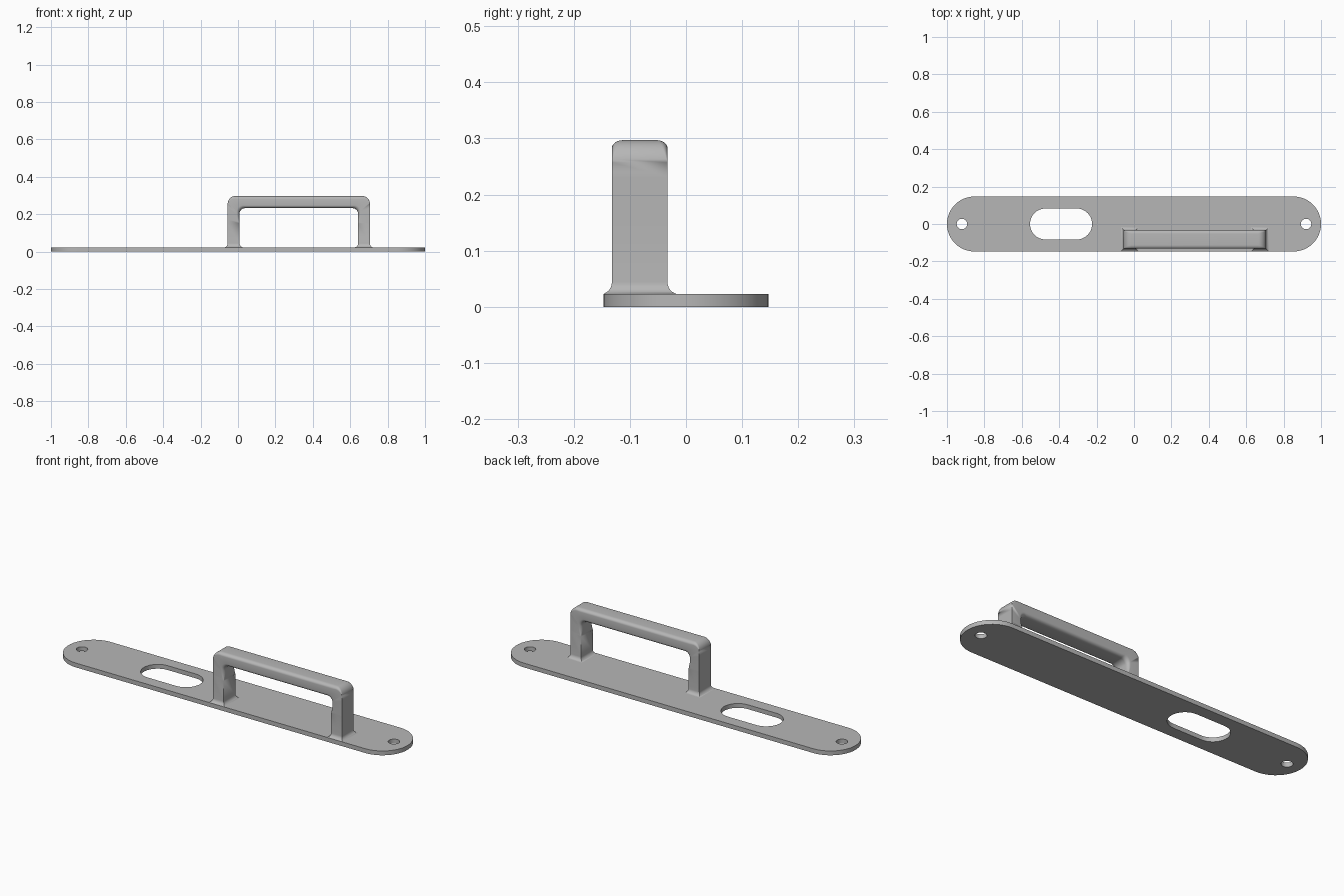
import bpy, bmesh
from math import sin, cos, pi, radians
from mathutils import Vector

if "Cube" in bpy.data.objects:
    bpy.data.objects.remove(bpy.data.objects["Cube"], do_unlink=True)

metal = bpy.data.materials.new("satin_grey_metal")
metal.use_nodes = True
grey = (0.47, 0.47, 0.47, 1)
metal.diffuse_color = grey
metal.node_tree.nodes["Principled BSDF"].inputs["Base Color"].default_value = grey

THICK = 0.023          # plate thickness


def finish(obj):
    bpy.ops.object.select_all(action="DESELECT")
    obj.select_set(True)
    bpy.context.view_layer.objects.active = obj
    if obj.type == "CURVE":
        bpy.ops.object.convert(target="MESH")
    obj = bpy.context.view_layer.objects.active
    obj.data.materials.clear()
    obj.data.materials.append(metal)
    bpy.ops.object.shade_smooth_by_angle(angle=radians(32))


def stadium(curve, cx, half_length, radius, steps=24):
    """Closed outline with round ends; half_length == radius gives a circle."""
    spline = curve.splines.new("POLY")
    pts = []
    for side in (0, 1):
        shift = (half_length - radius) * (1 if side == 0 else -1)
        for i in range(steps + (half_length > radius)):
            a = -pi / 2 + side * pi + pi * i / steps
            pts.append((cx + shift + radius * cos(a), radius * sin(a), 0, 1))
    spline.points.add(len(pts) - 1)
    for p, co in zip(spline.points, pts):
        p.co = co
    spline.use_cyclic_u = True


# Backplate with two screw holes and a slot
outline = bpy.data.curves.new("backplate", "CURVE")
outline.dimensions = "2D"
outline.fill_mode = "BOTH"
outline.extrude = THICK / 2
stadium(outline, 0, 1.0, 0.147)
stadium(outline, -0.39, 0.166, 0.083)
for x in (-0.92, 0.92):
    stadium(outline, x, 0.028, 0.028, 14)
plate = bpy.data.objects.new("backplate", outline)
plate.location.z = THICK / 2
bpy.context.collection.objects.link(plate)
finish(plate)

# Handle: sections swept up one leg, round the corner, then mirrored
CENTRE_X, CENTRE_Y, HALF_Y = 0.325, -0.0825, 0.0495
OUT, INN, TOP, UNDER = 0.38, 0.317, 0.297, 0.232
R_OUT, R_IN, ROUND, FLARE = 0.04, 0.03, 0.02, 0.022
stations = []          # outer x, outer z, inner x, inner z, outer round, inner round, flare
for i in range(8):     # flared foot
    a = pi / 2 * i / 7
    z = THICK - 0.001 + FLARE * (1 - cos(a))
    stations.append((OUT, z, INN, z, 0, 0, FLARE * (1 - sin(a))))
stations.append((OUT, 0.15, INN, 0.15, 0, 0, 0))
for i in range(1, 5):  # inner rounding fades in
    z = 0.15 + (UNDER - R_IN - 0.15) * i / 5
    stations.append((OUT, z + 0.01 * i, INN, z, 0, ROUND * sin(pi / 2 * i / 5), 0))
for i in range(11):    # corner bend
    a = pi / 2 * i / 10
    stations.append((OUT - R_OUT * (1 - cos(a)), TOP - R_OUT * (1 - sin(a)),
                     INN - R_IN * (1 - cos(a)), UNDER - R_IN * (1 - sin(a)),
                     ROUND * i / 10, ROUND, 0))
stations += [(-s[0], s[1], -s[2], *s[3:]) for s in reversed(stations)]


def section(ox, oz, ix, iz, r_out, r_in, flare, steps=6):
    """Rounded rectangle between the outer and inner point of the frame."""
    outer, inner = Vector((ox, 0, oz)), Vector((ix, 0, iz))
    along = (inner - outer).normalized()
    length = (inner - outer).length
    ring = []
    for k, (su, sv, r) in enumerate(((-1, -1, r_out), (1, -1, r_in),
                                     (1, 1, r_in), (-1, 1, r_out))):
        for j in range(steps + 1):
            a = pi + (k + j / steps) * pi / 2
            u = length / 2 + su * (length / 2 + flare - r) + r * cos(a)
            v = sv * (HALF_Y + flare - r) + r * sin(a)
            p = outer + along * u
            y = max(CENTRE_Y + v, -0.147)
            ring.append((p.x + CENTRE_X, y, p.z))
    return ring


bm = bmesh.new()
rings = [[bm.verts.new(p) for p in section(*s)] for s in stations]
count = len(rings[0])
for a, b in zip(rings, rings[1:]):
    for i in range(count):
        j = (i + 1) % count
        bm.faces.new((a[i], a[j], b[j], b[i]))
bm.faces.new(rings[0])
bm.faces.new(rings[-1])
bmesh.ops.remove_doubles(bm, verts=bm.verts, dist=0.00005)
bmesh.ops.recalc_face_normals(bm, faces=bm.faces)
mesh = bpy.data.meshes.new("pull_handle")
bm.to_mesh(mesh)
bm.free()
handle = bpy.data.objects.new("pull_handle", mesh)
bpy.context.collection.objects.link(handle)
finish(handle)
